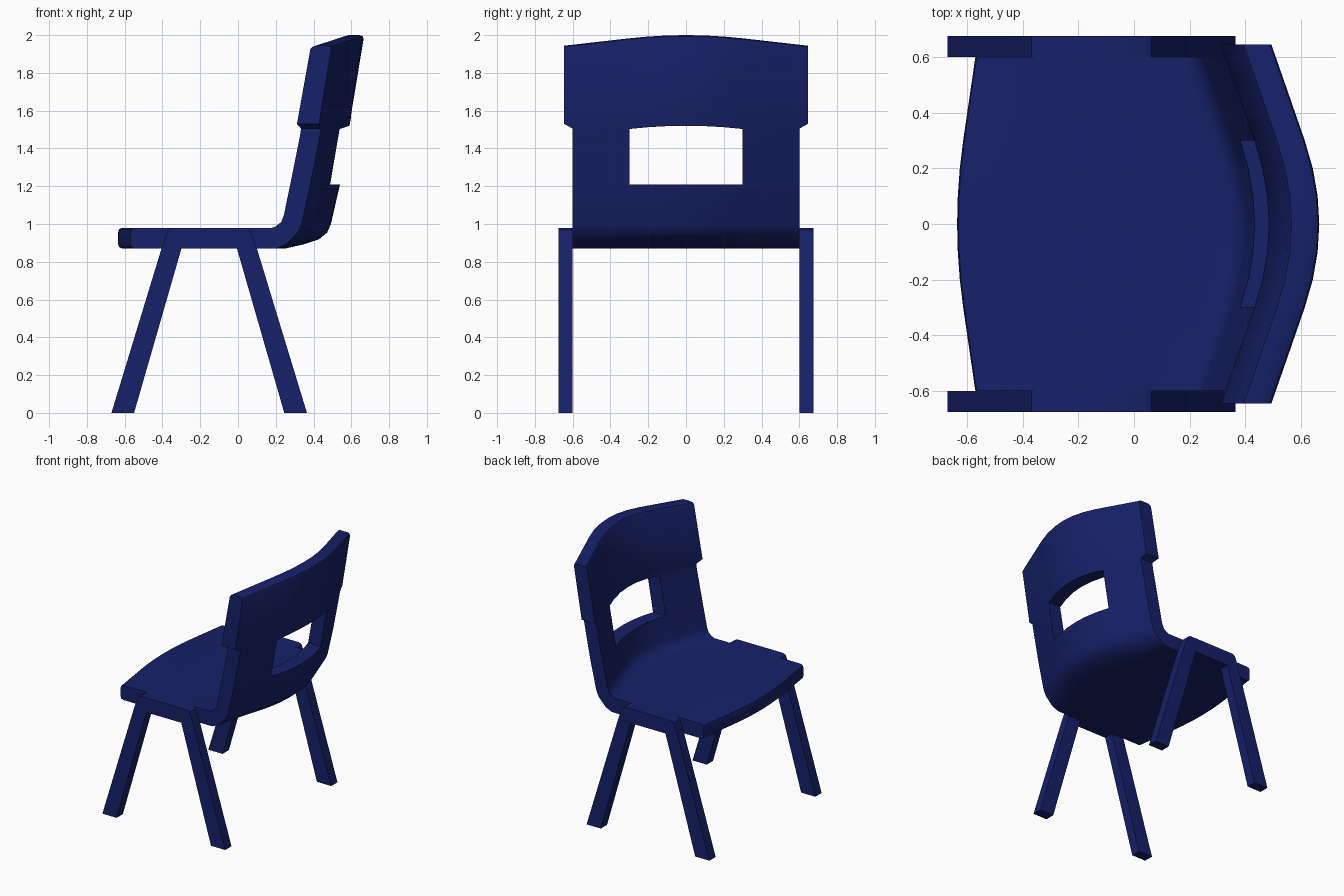
import bpy, bmesh

if "Cube" in bpy.data.objects:
    bpy.data.objects.remove(bpy.data.objects["Cube"])

navy = bpy.data.materials.new("navy_plastic")
navy.diffuse_color = (0.008, 0.015, 0.14, 1)
navy.use_nodes = True
navy.node_tree.nodes["Principled BSDF"].inputs["Base Color"].default_value = navy.diffuse_color


def finish(name, bm):
    bmesh.ops.recalc_face_normals(bm, faces=bm.faces)
    me = bpy.data.meshes.new(name)
    bm.to_mesh(me)
    bm.free()
    me.materials.append(navy)
    ob = bpy.data.objects.new(name, me)
    bpy.context.collection.objects.link(ob)
    bpy.ops.object.select_all(action='DESELECT')
    ob.select_set(True)
    bpy.context.view_layer.objects.active = ob
    bpy.ops.object.shade_smooth_by_angle(angle=0.6)
    return ob


def sweep(y):
    """Forward sweep of the back at distance y from the centre line."""
    y = abs(y)
    return 0.58 * y * y if y <= 0.3 else 0.052 + (y - 0.3) * 0.348


# Shell section on the centre line, from seat front to backrest top:
# inner x, z, curve weight, outer x, z, curve weight, arch height, half width
rows = [
    (-.635, .955, -.42, -.635, .895, -.42, 0, .6),
    (-.630, .972, -.42, -.630, .878, -.42, 0, .6),
    (-.612, .980, -.42, -.612, .870, -.42, 0, .6),
    (-.200, .980, 0, -.200, .870, 0, 0, .6),
    (.290, .980, .7, .250, .870, .3, 0, .6),
    (.355, .987, 1, .350, .893, .6, 0, .6),
    (.385, 1.01, 1, .430, .920, .95, 0, .6),
    (.400, 1.05, 1, .472, .955, 1, 0, .6),
    (.410, 1.10, 1, .492, 1.00, 1, 0, .6),
    (.433, 1.21, 1, .540, 1.21, 1, 0, .6),
    (.485, 1.464, 1, .590, 1.464, 1, .056, .6),
    (.490, 1.50, 1, .597, 1.50, 1, .03, .6),
    (.484, 1.53, 1, .600, 1.53, 1, .03, .645),
    (.555, 1.925, 1, .665, 1.925, 1, .056, .645),
    (.565, 1.938, 1, .660, 1.938, 1, .056, .645),
    (.585, 1.944, 1, .645, 1.944, 1, .056, .645),
]
# keep the arch constant above the window
rows = [r[:6] + ((.056,) if r[1] > 1.4 else (0,)) + r[7:] for r in rows]
half = [.1, .2, .3, .45, .6]
cols = [-y for y in reversed(half)] + [0] + half

bm = bmesh.new()
inner, outer = [], []
for xi, zi, wi, xo, zo, wo, arch, hw in rows:
    ri, ro = [], []
    for y in cols:
        if abs(y) == .6:
            y = hw if y > 0 else -hw
        d = sweep(y)
        lift = arch * (1 - d / .172)
        ri.append(bm.verts.new((xi - wi * d, y, zi + lift)))
        ro.append(bm.verts.new((xo - wo * d, y, zo + lift)))
    inner.append(ri)
    outer.append(ro)

# Skin both sides, leaving the hand hole open, then wall every border edge
cells = [(r, c) for r in range(len(rows) - 1) for c in range(len(cols) - 1)
         if not (r == 9 and cols[c] >= -.3 and cols[c + 1] <= .3)]
use = {}
for r, c in cells:
    ring = [(r, c), (r, c + 1), (r + 1, c + 1), (r + 1, c)]
    for side in (inner, outer):
        bm.faces.new([side[a][b] for a, b in ring])
    for k in range(4):
        e = tuple(sorted((ring[k], ring[(k + 1) % 4])))
        use[e] = use.get(e, 0) + 1
for ((a, b), (c, d)), n in use.items():
    if n == 1:
        bm.faces.new([inner[a][b], inner[c][d], outer[c][d], outer[a][b]])
finish("seat_and_back_shell", bm)

# Leg frames: a flat A-shaped profile on each side of the seat
cx = -.1525
left = [(-.147, .87), (-.3975, 0), (-.5175, 0), (-.2525, .87),
        (-.228, .94), (-.216, .968), (-.196, .98)]
profile = [(cx + x, z) for x, z in left] + [(cx - x, z) for x, z in reversed(left)]
for name, y0, y1 in (("right_leg_frame", -.675, -.6), ("left_leg_frame", .6, .675)):
    bm = bmesh.new()
    face = bm.faces.new([bm.verts.new((x, y0, z)) for x, z in profile])
    ext = bmesh.ops.extrude_face_region(bm, geom=[face])
    bmesh.ops.translate(bm, vec=(0, y1 - y0, 0),
                        verts=[g for g in ext["geom"] if isinstance(g, bmesh.types.BMVert)])
    caps = [f for f in bm.faces if len(f.verts) > 4]
    bmesh.ops.triangulate(bm, faces=caps)
    finish(name, bm)
